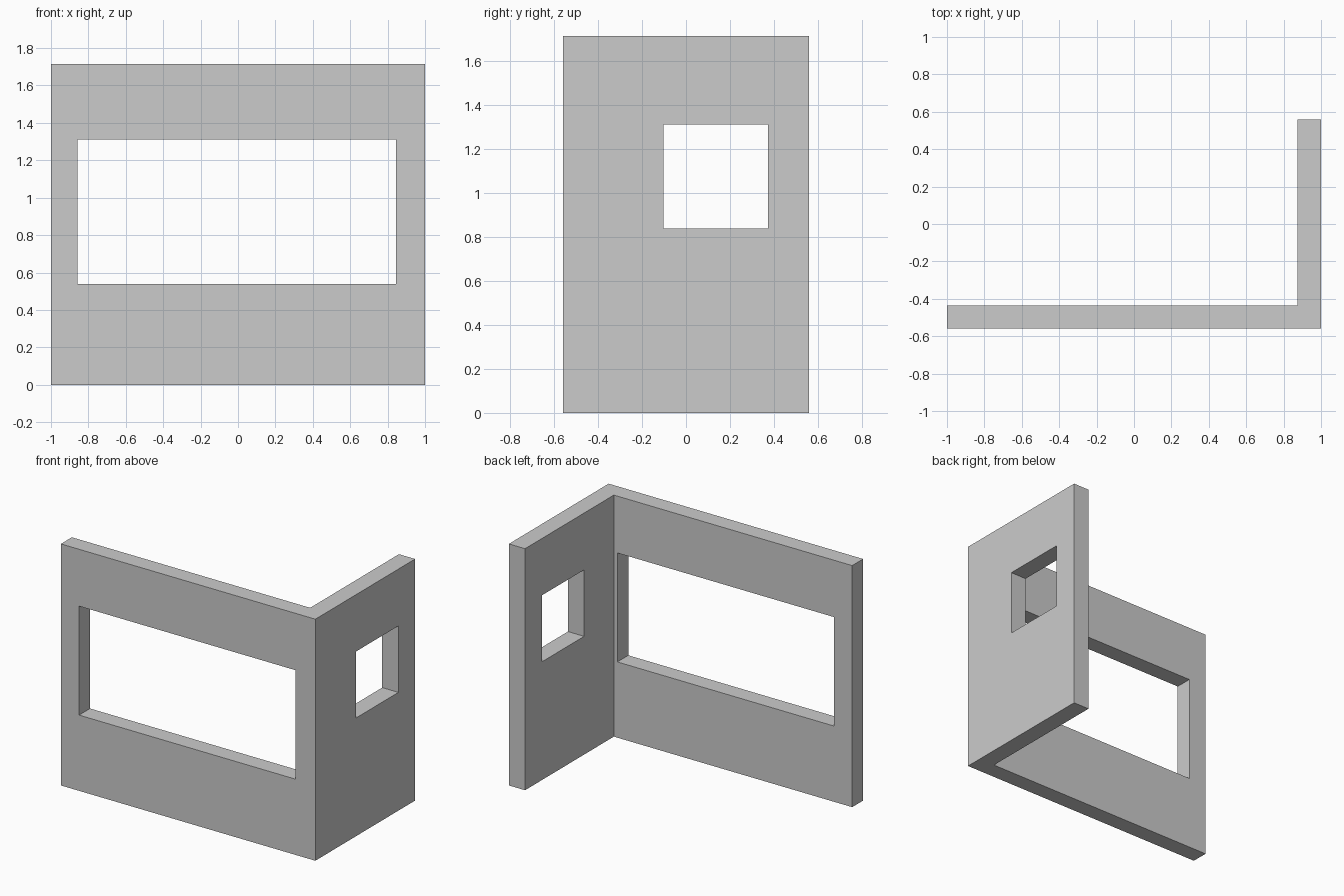
import bpy, bmesh

if "Cube" in bpy.data.objects:
    bpy.data.objects.remove(bpy.data.objects["Cube"])

HEIGHT = 1.716


def prism(name, outline, z0, z1):
    """Extrude a counter-clockwise plan outline from z0 to z1."""
    bm = bmesh.new()
    face = bm.faces.new([bm.verts.new((x, y, z0)) for x, y in outline])
    ext = bmesh.ops.extrude_face_region(bm, geom=[face], use_keep_orig=True)
    top = [v for v in ext["geom"] if isinstance(v, bmesh.types.BMVert)]
    bmesh.ops.translate(bm, verts=top, vec=(0, 0, z1 - z0))
    bmesh.ops.recalc_face_normals(bm, faces=bm.faces)
    mesh = bpy.data.meshes.new(name)
    bm.to_mesh(mesh)
    bm.free()
    obj = bpy.data.objects.new(name, mesh)
    bpy.context.collection.objects.link(obj)
    return obj


def cut_window(wall, x0, x1, y0, y1, z0, z1):
    """Cut a rectangular opening and remove the cutter."""
    cutter = prism("window_cutter", [(x0, y0), (x1, y0), (x1, y1), (x0, y1)], z0, z1)
    cutter.hide_render = True
    mod = wall.modifiers.new("window", "BOOLEAN")
    mod.operation = "DIFFERENCE"
    mod.solver = "EXACT"
    mod.object = cutter
    bpy.context.view_layer.objects.active = wall
    bpy.ops.object.modifier_apply(modifier=mod.name)
    bpy.data.objects.remove(cutter)


# L-shaped corner wall
walls = prism("corner_wall", [(-1, -0.56), (1, -0.56), (1, 0.56),
                              (0.873, 0.56), (0.873, -0.437), (-1, -0.437)], 0, HEIGHT)

# Wide front window and small square side window
cut_window(walls, -0.857, 0.845, -0.7, -0.3, 0.538, 1.312)
cut_window(walls, 0.7, 1.2, -0.103, 0.372, 0.84, 1.312)
